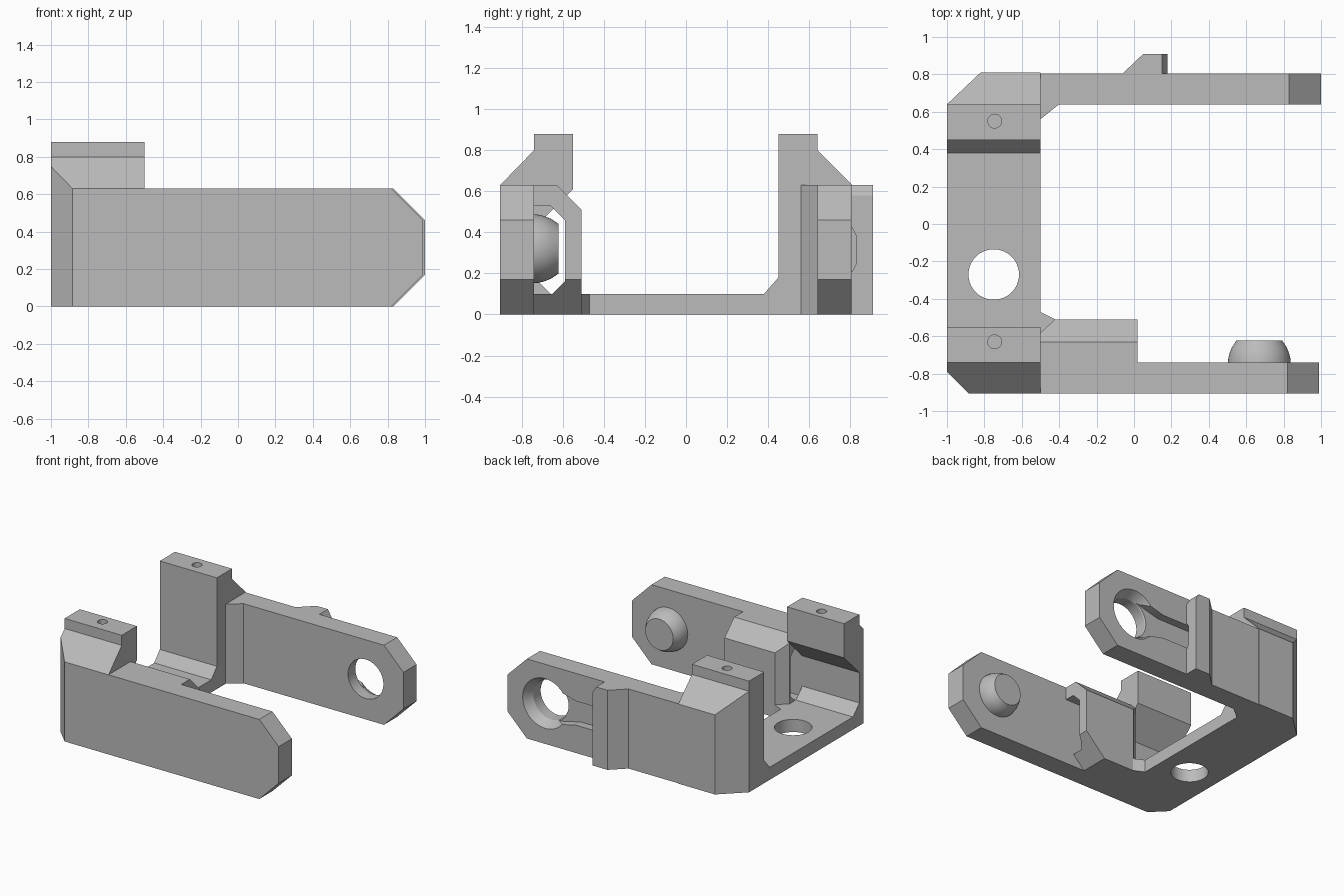
import bpy, bmesh, math
from mathutils import Matrix, Vector

if "Cube" in bpy.data.objects:
    bpy.data.objects.remove(bpy.data.objects["Cube"])

GREY = (0.5, 0.5, 0.5, 1)
mat = bpy.data.materials.new("plain_grey")
mat.use_nodes = True
mat.diffuse_color = GREY
mat.node_tree.nodes["Principled BSDF"].inputs["Base Color"].default_value = GREY


def finish(name, bm):
    bmesh.ops.recalc_face_normals(bm, faces=bm.faces[:])
    me = bpy.data.meshes.new(name)
    bm.to_mesh(me)
    bm.free()
    me.materials.append(mat)
    ob = bpy.data.objects.new(name, me)
    bpy.context.scene.collection.objects.link(ob)
    return ob


def prism(name, axis, pts, lo, hi):
    """Extrude a 2D outline along an axis; the outline uses the other two axes in order."""
    bm = bmesh.new()
    place = {"x": lambda a, b: (lo, a, b), "y": lambda a, b: (a, lo, b),
             "z": lambda a, b: (a, b, lo)}[axis]
    face = bm.faces.new([bm.verts.new(place(a, b)) for a, b in pts])
    ext = bmesh.ops.extrude_face_region(bm, geom=[face])
    move = Vector([hi - lo if axis == k else 0 for k in "xyz"])
    bmesh.ops.translate(bm, vec=move, verts=[v for v in ext["geom"] if isinstance(v, bmesh.types.BMVert)])
    return finish(name, bm)


def cone(name, axis, centre, r_lo, r_hi, depth, sides=48):
    """Cylinder or cone along +z or +y, centred."""
    bm = bmesh.new()
    rot = Matrix.Rotation(-math.pi / 2, 4, "X") if axis == "y" else Matrix()
    bmesh.ops.create_cone(bm, cap_ends=True, segments=sides, radius1=r_lo, radius2=r_hi,
                          depth=depth, matrix=Matrix.Translation(centre) @ rot)
    return finish(name, bm)


def cut(ob, cutter):
    cutter.hide_render = True
    mod = ob.modifiers.new("cut", "BOOLEAN")
    mod.operation, mod.solver, mod.object = "DIFFERENCE", "EXACT", cutter
    bpy.context.view_layer.objects.active = ob
    bpy.ops.object.modifier_apply(modifier=mod.name)
    bpy.data.objects.remove(cutter)


# Base with both towers, one profile across the depth
frame = prism("base_and_towers", "x", [
    (-.905, 0), (.81, 0), (.81, .63), (.64, .80), (.64, .88), (.45, .88), (.45, .18), (.38, .10),
    (-.66, .10), (-.74, .18), (-.74, .42), (-.55, .61), (-.55, .88), (-.74, .88), (-.74, .80),
    (-.905, .63)], -1, -.5)
cut(frame, prism("front_corner_cutter", "z", [(-1.1, -.69), (-1.1, -1.1), (-.69, -1.1)], -.1, 1))
cut(frame, prism("back_corner_cutter", "z", [(-1.1, .545), (-.72, .905), (-1.1, .95)], -.1, 1))
cut(frame, cone("base_hole_cutter", "z", (-.75, -.27, .05), .135, .135, .3))
for y in (-.63, .55):
    cut(frame, cone("pin_hole_cutter", "z", (-.745, y, .88), .037, .037, .3, 24))


# Side arms with chamfered ends
def arm(name, tip, lo, hi):
    return prism(name, "y", [(-.5, 0), (tip - .17, 0), (tip, .17), (tip, .46), (tip - .17, .63),
                             (-.5, .63)], lo, hi)


arm("front_arm", .99, -.905, -.74)
back_arm = arm("back_arm", 1.0, .64, .805)

# Latch stop on the outside of the back arm
stop = prism("latch_stop", "z", [(-.06, .805), (.18, .805), (.18, .91), (.05, .91)], 0, .63)
cut(stop, prism("stop_edge_cutter", "y", [(.15, .63), (.21, .53), (.21, .63 + .1), (.15, .73)], .7, 1))
cut(stop, prism("stop_slot_cutter", "x", [(.78, .21), (.81, .21), (.83, .25), (.83, .38), (.81, .42),
                                          (.78, .42)], .08, .3))

# Socket hole and guide slot in the back arm
SOCKET = Vector((.67, 0, .32))
cut(back_arm, prism("slot_cutter", "y", [(.08, .22), (.4, .22), (.62, .17), (.62, .47), (.4, .41),
                                         (.08, .41)], .74, .9))
cut(back_arm, cone("socket_cutter", "y", SOCKET + Vector((0, .72, 0)), .155, .155, .4))
cut(back_arm, cone("countersink_cutter", "y", SOCKET + Vector((0, .775, 0)), .155, .205, .09))

# Gusset between back tower and back arm
prism("back_gusset", "z", [(-.5, .56), (-.40, .64), (-.5, .64)], 0, .63)

# Hollow guide rail on the inside of the front arm
rail = prism("guide_rail", "x", [
    (-.74, 0), (-.51, 0), (-.51, .51), (-.63, .63), (-.74, .63), (-.74, .53), (-.66, .53),
    (-.59, .46), (-.59, .16), (-.65, .10), (-.74, .10)], -.5, .02)
cut(rail, prism("rail_ramp_cutter", "y", [(.04, .19), (-.17, -.02), (.04, -.02)], -.8, -.4))
cut(rail, prism("rail_corner_cutter", "z", [(-.52, -.60), (-.40, -.49), (-.52, -.49)], .10, .7))
prism("floor_gusset", "z", [(-.5, -.47), (-.5, -.51), (-.42, -.51)], 0, .10)

# Rounded snap button on the front arm
bm = bmesh.new()
outline = [(.168, -.01), (.166, .02), (.159, .05), (.147, .08), (.122, .118), (0, .118)]
verts = [bm.verts.new((r, h, 0)) for r, h in outline]
edges = [bm.edges.new(pair) for pair in zip(verts, verts[1:])]
bmesh.ops.spin(bm, geom=verts + edges, cent=(0, 0, 0), axis=(0, 1, 0), angle=2 * math.pi, steps=48)
bmesh.ops.remove_doubles(bm, verts=bm.verts[:], dist=.0005)
bmesh.ops.translate(bm, vec=SOCKET + Vector((0, -.74, 0)), verts=bm.verts[:])
button = finish("snap_button", bm)

# Smooth round surfaces, keep edges sharp
for ob in (frame, back_arm, button):
    bpy.ops.object.select_all(action="DESELECT")
    ob.select_set(True)
    bpy.context.view_layer.objects.active = ob
    bpy.ops.object.shade_smooth_by_angle(angle=math.radians(25))
